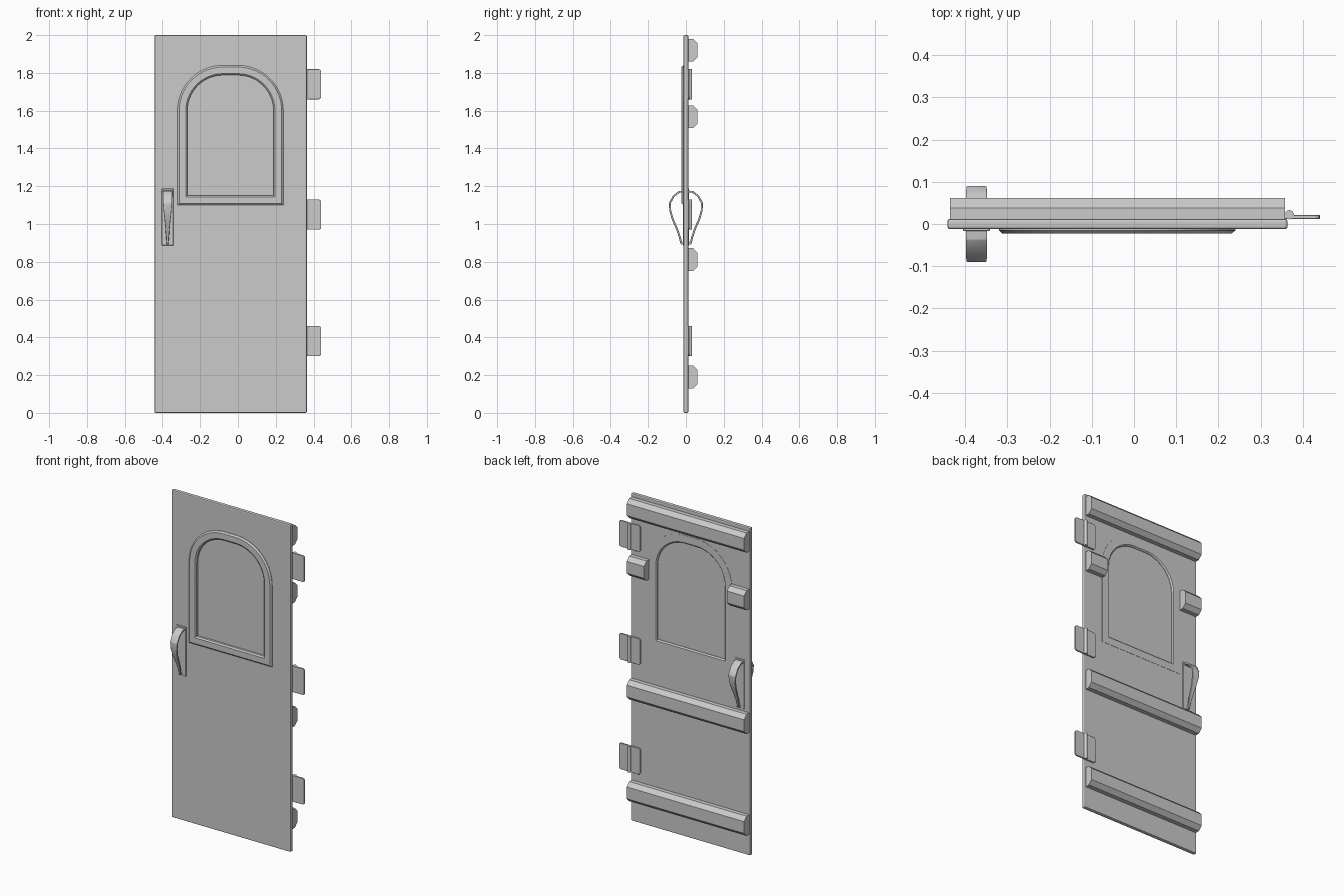
import bpy, bmesh, math
from mathutils import Vector

if "Cube" in bpy.data.objects:
    bpy.data.objects.remove(bpy.data.objects["Cube"])


def finish(name, bm, bevel=0, segments=2, smooth=False):
    bmesh.ops.recalc_face_normals(bm, faces=bm.faces)
    me = bpy.data.meshes.new(name)
    bm.to_mesh(me)
    bm.free()
    ob = bpy.data.objects.new(name, me)
    bpy.context.collection.objects.link(ob)
    if bevel:
        m = ob.modifiers.new("bevel", 'BEVEL')
        m.width, m.segments = bevel, segments
        m.limit_method = 'ANGLE'
    if smooth:
        bpy.context.view_layer.objects.active = ob
        ob.select_set(True)
        bpy.ops.object.shade_smooth_by_angle(angle=math.radians(35))
        ob.select_set(False)
    return ob


def loft(rings, close=False):
    """Skin rings of equal length; cap the ends or join last to first."""
    bm = bmesh.new()
    vs = [[bm.verts.new(p) for p in r] for r in rings]
    n = len(rings[0])
    pairs = list(zip(vs, vs[1:])) + ([(vs[-1], vs[0])] if close else [])
    for a, b in pairs:
        for i in range(n):
            j = (i + 1) % n
            bm.faces.new((a[i], a[j], b[j], b[i]))
    if not close:
        bm.faces.new(vs[0])
        bm.faces.new(vs[-1])
    return bm


def box(x0, x1, y0, y1, z0, z1):
    return loft([[(x0, y, z0), (x1, y, z0), (x1, y, z1), (x0, y, z1)] for y in (y0, y1)])


def arch(inset, y, steps=14):
    """Window outline: square bottom, round top corners."""
    w, z0, z1, r = 0.28 - inset, 1.10 + inset, 1.84 - inset, 0.24 - inset
    pts = [(-0.04 - w, y, z0), (-0.04 + w, y, z0)]
    for cx, start in ((-0.04 + w - r, 0), (-0.04 - w + r, 90)):
        for i in range(steps + 1):
            a = math.radians(start + 90 * i / steps)
            pts.append((cx + r * math.cos(a), y, z1 - r + r * math.sin(a)))
    return pts


# Door slab with window opening
slab = finish("door_slab", box(-0.442, 0.364, -0.012, 0.012, 0, 2), 0.006)
cutter = finish("window_cutter", loft([arch(0.025, -0.1), arch(0.025, 0.1)]))
cutter.hide_render = True
cutter.hide_set(True)
cut = slab.modifiers.new("window", 'BOOLEAN')
cut.object, cut.operation, cut.solver = cutter, 'DIFFERENCE', 'EXACT'

# Window frame and pane
section = [(0, 0.0135), (0, -0.015), (0.009, -0.023), (0.044, -0.023),
           (0.052, -0.016), (0.052, 0.006), (0.045, 0.0135)]
finish("window_frame", loft([arch(d, y) for d, y in section], True), smooth=True)
finish("window_pane", loft([arch(0.05, -0.003), arch(0.05, 0.003)]))

# Chamfered battens across the back
def batten(x0, x1, z):
    prof = [(0.01, -0.06), (0.038, -0.06), (0.062, -0.036),
            (0.062, 0.036), (0.038, 0.06), (0.01, 0.06)]
    finish("batten", loft([[(x, y, z + dz) for y, dz in prof] for x in (x0, x1)]))

for z in (0.19, 0.812, 1.92):
    batten(-0.436, 0.358, z)
batten(-0.436, -0.32, 1.568)
batten(0.24, 0.358, 1.568)

# Hinges: knuckle with two rounded leaves
def leaf(name, x0, x1, z, side):
    hh, r = 0.08, 0.014
    outer, inner = (x1, x0) if side > 0 else (x0, x1)
    pts = [(inner, z - hh)]
    for s in (-1, 1):
        for i in range(5):
            a = math.radians(90 * i / 4)
            a = a if s < 0 else math.pi / 2 - a
            pts.append((outer - side * r * (1 - math.sin(a)), z + s * (hh - r + r * math.cos(a))))
    pts.append((inner, z + hh))
    finish(name, loft([[(x, y, zz) for x, zz in pts] for y in (0.0118, 0.021)]), 0.001, 1)

for z in (0.38, 1.05, 1.74):
    leaf("hinge_frame_leaf", 0.372, 0.44, z, 1)
    leaf("hinge_door_leaf", 0.295, 0.366, z, -1)
    ring = [(0.368 + 0.011 * math.cos(a), 0.022 + 0.011 * math.sin(a))
            for a in (math.tau * i / 16 for i in range(16))]
    finish("hinge_knuckle", loft([[(x, y, z + s) for x, y in ring] for s in (-0.08, 0.08)]),
           smooth=True)

# Handle on each face: tapering curved strap on a thin plate
path = [(0.012, 1.172, 0.025), (0.035, 1.17, 0.025), (0.065, 1.148, 0.025),
        (0.085, 1.11, 0.024), (0.083, 1.07, 0.021), (0.07, 1.025, 0.016),
        (0.05, 0.98, 0.012), (0.034, 0.935, 0.008), (0.024, 0.895, 0.005)]
for name, s in (("front", -1), ("back", 1)):
    rings = []
    for i, (y, z, w) in enumerate(path):
        a, b = path[max(i - 1, 0)], path[min(i + 1, len(path) - 1)]
        t = Vector((b[0] - a[0], b[1] - a[1])).normalized() * 0.005
        rings.append([(-0.373 + sx * w, s * (y - e * t.y), z + e * t.x)
                      for sx, e in ((-1, -1), (1, -1), (1, 1), (-1, 1))])
    grip = finish(name + "_handle", loft(rings), 0.002, 2, True)
    sub = grip.modifiers.new("bevel_safe_weld", 'WELD')
    sub.merge_threshold = 0.0001
    finish(name + "_handle_plate",
           box(-0.405, -0.341, *sorted((s * 0.010, s * 0.017)), 0.887, 1.187), 0.002, 1)
    # foot joining strap to plate
    finish(name + "_handle_foot",
           box(-0.379, -0.367, *sorted((s * 0.015, s * 0.026)), 0.892, 0.906))
